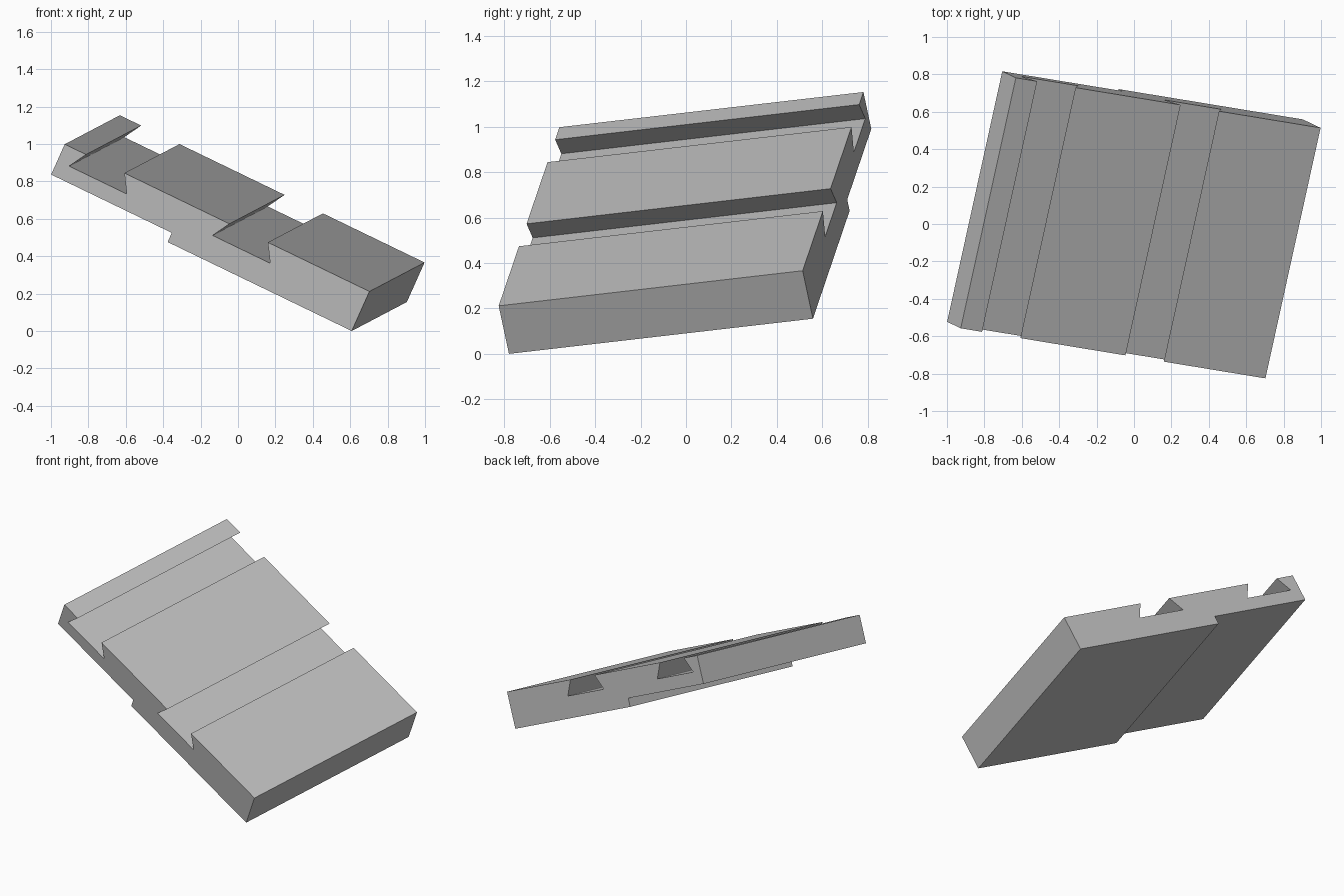
import bpy
import bmesh
from mathutils import Matrix, Vector

cube = bpy.data.objects.get("Cube")
if cube:
    bpy.data.objects.remove(cube, do_unlink=True)

# Plate dimensions: profile runs along the plate, then is extruded across it
LENGTH, WIDTH, THICK, STEP = 1.829, 1.38, 0.236, 0.055
STEP_AT = 1.105
SLOT_CENTRES = (0.725, 1.586)
SLOT_TOP, SLOT_FLOOR, SLOT_DEPTH = 0.115, 0.173, 0.097

# Side profile: flat top with dovetail slots, stepped underside
profile = [(0, 0), (0, THICK)]
for c in SLOT_CENTRES:
    floor = THICK - SLOT_DEPTH
    profile += [(c - SLOT_TOP, THICK), (c - SLOT_FLOOR, floor),
                (c + SLOT_FLOOR, floor), (c + SLOT_TOP, THICK)]
profile += [(LENGTH, THICK), (LENGTH, STEP), (STEP_AT, STEP), (STEP_AT, 0)]

# Extrude the profile across the width
bm = bmesh.new()
face = bm.faces.new([bm.verts.new((u, 0, v)) for u, v in profile])
ext = bmesh.ops.extrude_face_region(bm, geom=[face])
moved = [g for g in ext["geom"] if isinstance(g, bmesh.types.BMVert)]
bmesh.ops.translate(bm, verts=moved, vec=(0, WIDTH, 0))

# Tilted resting pose of the plate
across = Vector((0.2136, 0.9703, 0.1122)).normalized()
along = Vector((-0.890, 0.151, 0.431))
along = (along - across * along.dot(across)).normalized()
up = across.cross(along)
pose = Matrix((along, across, up)).transposed().to_4x4()
pose.translation = (0.608, -0.78, 0)
bm.transform(pose)
bmesh.ops.recalc_face_normals(bm, faces=bm.faces[:])

mesh = bpy.data.meshes.new("slotted_plate")
bm.to_mesh(mesh)
bm.free()
plate = bpy.data.objects.new("slotted_plate", mesh)
bpy.context.collection.objects.link(plate)

# Plain grey
grey = bpy.data.materials.new("plain_grey")
grey.use_nodes = True
colour = (0.52, 0.52, 0.52, 1)
grey.diffuse_color = colour
grey.node_tree.nodes["Principled BSDF"].inputs["Base Color"].default_value = colour
mesh.materials.append(grey)
